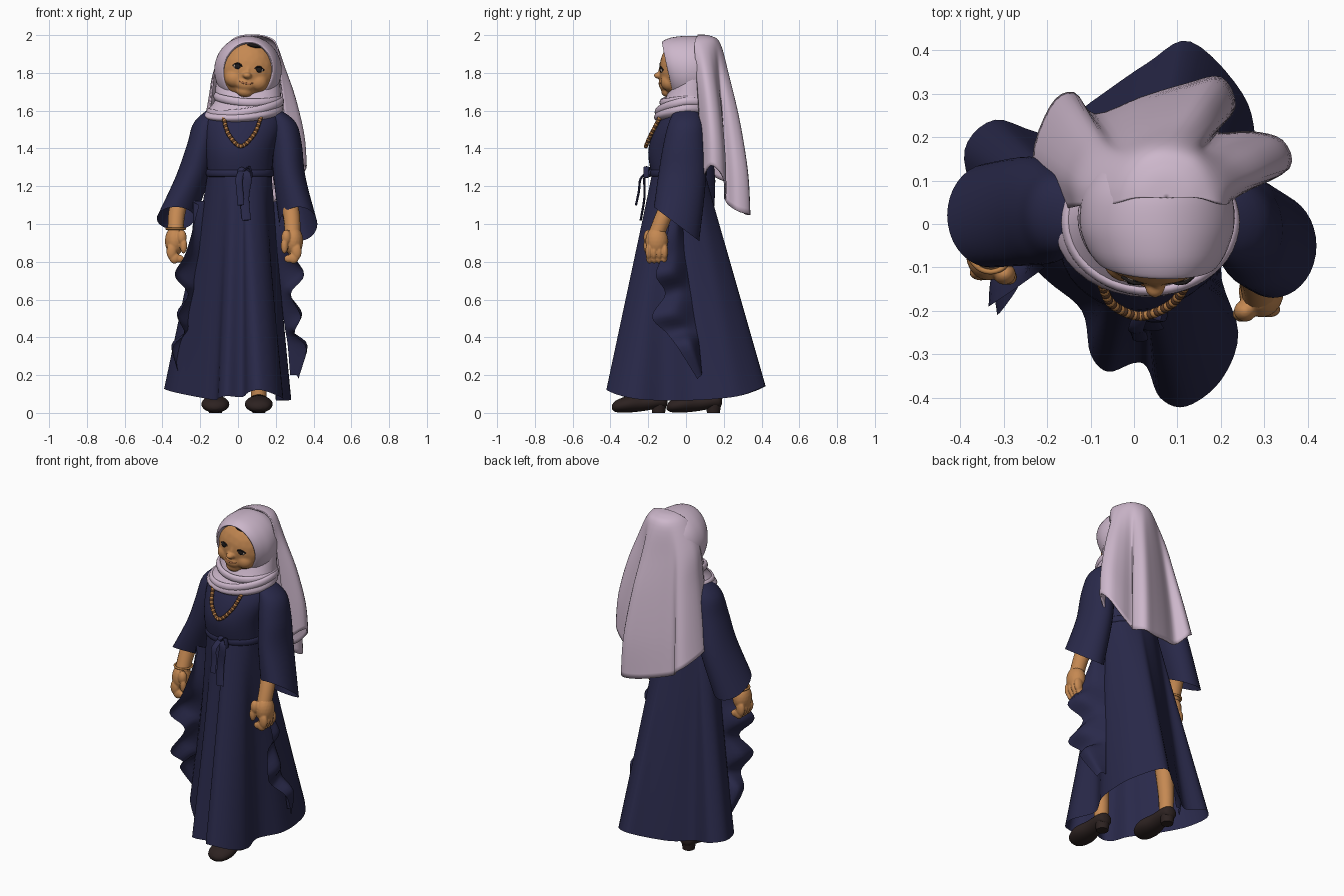
import bpy, bmesh, math
from mathutils import Vector, Matrix

if "Cube" in bpy.data.objects:
    bpy.data.objects.remove(bpy.data.objects["Cube"], do_unlink=True)

made = []


def material(name, *rgb):
    m = bpy.data.materials.new(name)
    m.use_nodes = True
    m.diffuse_color = (*rgb, 1)
    bsdf = next(n for n in m.node_tree.nodes if n.type == 'BSDF_PRINCIPLED')
    bsdf.inputs["Base Color"].default_value = (*rgb, 1)
    return m


navy = material("navy cloth", .022, .022, .068)
mauve = material("mauve cloth", .61, .475, .6)
skin = material("skin", .56, .25, .085)
leather = material("dark leather", .026, .016, .015)
gold = material("old gold", .5, .22, .065)
bronze = material("dark bronze", .12, .05, .022)
black = material("black", .012, .01, .01)
white = material("eye white", .55, .43, .35)
lip = material("lip", .45, .17, .07)


def finish(name, bm, mat):
    bmesh.ops.recalc_face_normals(bm, faces=bm.faces)
    mesh = bpy.data.meshes.new(name)
    bm.to_mesh(mesh)
    bm.free()
    mesh.materials.append(mat)
    ob = bpy.data.objects.new(name, mesh)
    bpy.context.collection.objects.link(ob)
    made.append(ob)
    return ob


def spline(p, n, closed):
    """Smooth curve through the points p, n steps for each span."""
    m, out = len(p), []
    for i in range(m * n if closed else (m - 1) * n + 1):
        k, t = divmod(i, n)
        t /= n
        a, b, c, d = [p[(k + j) % m] if closed else p[min(max(k + j, 0), m - 1)]
                      for j in (-1, 0, 1, 2)]
        out.append(.5 * (2 * b + (c - a) * t + (2 * a - 5 * b + 4 * c - d) * t * t
                         + (3 * b - a - 3 * c + d) * t ** 3))
    return out


def surface(name, rows, mat, nu=3, nv=4, ring=True, loop=False, caps=False):
    """Smooth skin over rows of control points."""
    rows = [spline(r, nu, ring) for r in rows]
    grid = list(zip(*[spline(list(col), nv, loop) for col in zip(*rows)]))
    bm = bmesh.new()
    vs = [[bm.verts.new(p) for p in r] for r in grid]
    w, h = len(vs[0]), len(vs)
    for j in range(h if loop else h - 1):
        for i in range(w if ring else w - 1):
            k, l = (i + 1) % w, (j + 1) % h
            bm.faces.new((vs[j][i], vs[j][k], vs[l][k], vs[l][i]))
    if caps:
        bm.faces.new(vs[0])
        bm.faces.new(vs[-1])
    return finish(name, bm, mat)


def oval(c, a, b, n=12):
    c, a, b = Vector(c), Vector(a), Vector(b)
    return [c + a * math.cos(i * math.tau / n) + b * math.sin(i * math.tau / n) for i in range(n)]


def flat_oval(x, y, z, rx, ry):
    return oval((x, y, z), (rx, 0, 0), (0, ry, 0))


def tube(name, pts, radius, mat, side=(0, 1, 0), flat=1, loop=False):
    pts, rows, m = [Vector(p) for p in pts], [], len(pts)
    for i, p in enumerate(pts):
        ahead = pts[(i + 1) % m] if loop else pts[min(i + 1, m - 1)]
        behind = pts[i - 1] if loop else pts[max(i - 1, 0)]
        t = (ahead - behind).normalized()
        b = Vector(side) - t * t.dot(Vector(side))
        b.normalize()
        r = radius[i] if isinstance(radius, list) else radius
        rows.append(oval(p, t.cross(b) * r, b * r * flat, 8))
    return surface(name, rows, mat, 2, 4, loop=loop, caps=not loop)


def blobs(name, items, mat, frame=Matrix(), detail=3):
    bm = bmesh.new()
    for c, r in items:
        m = frame @ Matrix.Translation(c) @ Matrix.Diagonal((*r, 1))
        bmesh.ops.create_icosphere(bm, subdivisions=detail, radius=1, matrix=m)
    return finish(name, bm, mat)


def blend(ob, voxel, smoothing):
    """Melt overlapping pieces into one soft form."""
    remesh = ob.modifiers.new("blend", 'REMESH')
    remesh.mode, remesh.voxel_size, remesh.use_smooth_shade = 'VOXEL', voxel, True
    ob.modifiers.new("soften", 'SMOOTH').iterations = smoothing


# Dress: bodice, then a skirt flaring into a lobed hem
surface("bodice", [flat_oval(*r) for r in (
    (.01, -.04, 1.25, .17, .14), (.01, -.05, 1.38, .18, .15), (.025, -.03, 1.5, .2, .14),
    (.03, 0, 1.59, .195, .115), (.04, .01, 1.64, .12, .09), (.05, .01, 1.7, .07, .07))],
    navy, caps=True)

hem = ((.28, .18), (.25, .3), (.13, .42), (.03, .37), (-.1, .28), (-.2, .21), (-.32, .24),
       (-.39, .17), (-.36, .05), (-.29, -.04), (-.2, -.13), (-.12, -.2), (-.1, -.3), (-.06, -.34),
       (0, -.32), (.03, -.33), (.06, -.4), (.12, -.42), (.2, -.36), (.24, -.25), (.2, -.1), (.27, .04))
skirt = []
for t in (0, .05, .35, .7, 1):
    row = []
    for x, y in hem:
        a = math.atan2(y, x)
        top = Vector((.01 + .168 * math.cos(a), -.04 + .138 * math.sin(a), 1.285))
        end = Vector((x, y, .065 + 1.8 * y ** 4 + .05 * max(0, y) + .2 * max(0, -x - .12)))
        row.append(top.lerp(end, t))
    skirt.append(row)
surface("skirt", skirt, navy, 5, 6)

# Wide sleeves, each ring: centre, half width, half depth, slant
sleeves = {"left": ((.17, 0, 1.62, .03, .05, 0), (.232, 0, 1.54, .072, .09, 0),
                    (.258, -.01, 1.42, .08, .11, 0), (.272, -.02, 1.25, .085, .125, -.02),
                    (.32, -.05, 1.0, .1, .12, -.09)),
           "right": ((-.11, .02, 1.62, .03, .05, 0), (-.162, .02, 1.54, .07, .09, 0),
                     (-.195, .02, 1.42, .075, .11, 0), (-.24, .03, 1.25, .09, .125, -.02),
                     (-.33, .02, 1.03, .1, .12, -.06))}
for which, rings in sleeves.items():
    surface(which + "_sleeve", [oval((x, y, z), (a, 0, 0), (0, b, s))
                                for x, y, z, a, b, s in rings], navy, 3, 5)

# Rippling side panels
outer = ((.22, -.07, 1.1), (.29, -.12, .85), (.35, -.16, .73), (.28, -.11, .63), (.33, -.18, .51),
         (.3, -.1, .42), (.36, -.04, .34), (.32, .06, .18))
for which, s, shift in (("left", 1, Vector()), ("right", -1, Vector((.015, -.03, 0)))):
    rows = []
    for i, (x, y, z) in enumerate(outer):
        inner = Vector((.185 + .013 * i, -.02 + .015 * i, z + .02))
        edge = Vector((x, y, z))
        mid = inner.lerp(edge, .5) + Vector((.03 + (-1) ** i * .02, .01, .01))
        rows.append([Vector((p.x * s, p.y, p.z)) + shift for p in (inner, mid, edge)])
    surface(which + "_ruffle", rows, navy, 5, 5, ring=False)

# Belt with a knot and two tails
tube("belt", flat_oval(.01, -.04, 1.27, .17, .141), .01, navy, (0, 0, 1), 2, loop=True)
blobs("belt_knot", [((.02, -.192, 1.275), (.024, .018, .026))], navy)
tube("short_tail", [(.02, -.2, 1.28), (.005, -.24, 1.24), (.01, -.25, 1.17), (.015, -.265, 1.1)],
     .006, navy, (1, 0, 0), 3)
tube("long_tail", [(.02, -.2, 1.28), (.05, -.22, 1.25), (.035, -.22, 1.14), (.045, -.24, 1.02)],
     .006, navy, (1, 0, 0), 4)
tube("belt_loop", [(.03, -.2, 1.28), (.06, -.21, 1.3), (.07, -.21, 1.25), (.03, -.2, 1.26)],
     .007, navy, (0, 1, 0), 2)

# Forearms and loosely curled hands
for which, s, c in (("left", 1, Vector((.288, -.155, .9))), ("right", -1, Vector((-.33, -.07, .9)))):
    def at(x, y, z):
        return c + Vector((x * s, y, z))
    tube(which + "_forearm", [at(-.035, .1, .28), at(-.005, .04, .15), at(0, 0, .05)],
         [.047, .044, .042], skin)
    hand = [(at(.005, 0, .01), (.052, .06, .078)), (at(-.032, -.045, .03), (.026, .025, .04)),
            (at(-.042, -.052, -.015), (.019, .018, .042))]
    for i in range(4):
        y = -.042 + .028 * i
        hand += [(at(.022, y, -.045), (.027, .018, .045)), (at(.006, y * .92, -.08), (.028, .0175, .03)),
                 (at(-.02, y * .85, -.084), (.024, .016, .021))]
    blend(blobs(which + "_hand", hand, skin), .004, 4)
tube("bracelet", flat_oval(-.33, -.06, .975, .049, .05), .006, gold, (0, 0, 1), loop=True)

# Legs and heeled shoes
for which, x, y in (("left", .11, -.245), ("right", -.12, .045)):
    tube(which + "_leg", [(x, y + .09, .06), (x, y + .09, .2), (x, y + .06, .5)], [.04, .045, .06], skin)
    surface(which + "_shoe", [oval((x, y + d, (lo + hi) / 2), (w, 0, 0), (0, 0, (hi - lo) / 2))
            for d, w, lo, hi in ((-.148, .015, .02, .04), (-.125, .055, .004, .066), (-.06, .074, .002, .09),
                                 (.02, .056, .01, .095), (.1, .05, .025, .1), (.135, .036, .03, .095),
                                 (.146, .01, .05, .08))], leather, caps=True)
    surface(which + "_heel", [flat_oval(x, y + .1, z, r, r) for z, r in ((0, .034), (.05, .042))],
            leather, 2, 1, caps=True)

# Head, tilted a little to one side
head = Matrix.Translation((.053, -.02, 1.816)) @ Matrix.Rotation(math.radians(9), 4, 'Y')
blend(blobs("face", [((0, 0, 0), (.15, .122, .165)), ((0, -.09, -.075), (.055, .035, .04)),
                     ((0, -.075, -.115), (.045, .037, .032)), ((0, -.125, -.03), (.024, .026, .018)),
                     ((0, -.112, -.005), (.013, .014, .03)), ((.06, -.068, -.055), (.055, .046, .05)),
                     ((-.06, -.068, -.055), (.055, .046, .05))], skin, head), .005, 15)

blobs("eyeballs", [((s * .058, -.107, .01), (.022, .01, .014)) for s in (1, -1)], white, head)
blobs("irises", [((s * .057, -.112, .01), (.0165, .008, .0145)) for s in (1, -1)], black, head)
for which, s in (("left", 1), ("right", -1)):
    tube(which + "_eyelid", [head @ Vector((s * x, y, z)) for x, y, z in (
        (.034, -.113, .012), (.046, -.117, .023), (.063, -.114, .025), (.083, -.101, .011))], .004, black)
tube("mouth", [head @ Vector(p) for p in ((-.038, -.111, -.064), (-.016, -.12, -.072),
     (.016, -.12, -.072), (.038, -.111, -.064))], [.003, .005, .005, .003], lip)
blobs("hair", [((.016, -.07, .134), (.042, .028, .014))], black, head)

# Close hood: rings from the face opening to the back of the head
hood = []
for y, rx, rz, lean in ((-.05, .122, .138, .03), (-.072, .129, .145, .034), (-.066, .142, .157, .03),
                        (-.035, .162, .172, .02), (.02, .178, .18, 0), (.1, .168, .174, 0),
                        (.165, .12, .13, 0), (.19, .03, .03, 0)):
    hood.append([head @ p for p in oval((0, y, 0), (rx, 0, 0), (0, -lean, rz), 16)])
surface("hood", hood, mauve)

# Scarf wrapped round the neck, with two slanting soft folds
wrap = [flat_oval(*r) for r in (
    (.055, .04, 1.8, .165, .1), (.052, .03, 1.72, .172, .12), (.052, .02, 1.66, .176, .142),
    (.042, .01, 1.62, .194, .167), (.028, 0, 1.585, .212, .168), (.028, 0, 1.56, .187, .14))]
folds = [flat_oval(.052, .014, 1.665, .168, .14), flat_oval(.038, .005, 1.615, .192, .157)]
for row, slant in [(row, .04) for row in wrap] + list(zip(folds, (-.08, .12))):
    for p in row:
        p.z += slant * (p.x - .03) + .06 * max(0, p.x - .05) + .16 * min(0, p.y)
surface("neck_wrap", wrap, mauve)
for i, path in enumerate(folds):
    tube(f"scarf_fold_{i + 1}", path, .014, mauve, (0, 0, 1), 1.5, loop=True)

# Long veil falling from the crown down the back
edge = [Vector(p) for p in (
    (-.19, .03, 1.3), (-.23, .15, 1.25), (-.19, .27, 1.19), (-.14, .3, 1.15), (-.09, .25, 1.1),
    (.02, .29, 1.07), (.12, .32, 1.05), (.2, .335, 1.05), (.23, .27, 1.07), (.19, .21, 1.12),
    (.27, .21, 1.18), (.34, .19, 1.26), (.355, .13, 1.31), (.26, .08, 1.23))]
arc = [math.pi * (1 - i / (len(edge) - 1)) for i in range(len(edge))]
veil = [[Vector((.075 + r * math.cos(a), .06 + r * math.sin(a), z)) for a in arc]
        for r, z in ((.001, 2), (.07, 1.992))]
for t in (0, .2, .45, .75, 1):
    veil.append([])
    for a, e in zip(arc, edge):
        lag = min(1, 1 + math.cos(a))
        f = t + (math.sin(t * math.pi / 2) - t) * lag
        rx = .128 + .05 * min(1, t * 5) * (1 - lag)
        p = Vector((.075 + rx * math.cos(a), .045 + .135 * math.sin(a), 1.95)).lerp(e, f)
        p.z = 1.95 + (e.z - 1.95) * t
        veil[-1].append(p)
cloth = surface("veil", veil, mauve, 4, 5, ring=False).modifiers.new("thickness", 'SOLIDIFY')
cloth.thickness, cloth.offset = .008, 0

# Beaded necklace in two metals
path = spline([Vector(p) for p in ((-.075, -.135, 1.56), (-.05, -.185, 1.475), (.015, -.212, 1.412),
                                   (.085, -.185, 1.475), (.12, -.14, 1.56))], 9, False)
for k, (name, mat) in enumerate((("gold_beads", gold), ("bronze_beads", bronze))):
    blobs(name, [(p, (.0115, .0115, .0115)) for p in path[k::2]], mat, detail=2)

# Smooth shading with crisp edges
bpy.ops.object.select_all(action='DESELECT')
for ob in made:
    ob.select_set(True)
bpy.context.view_layer.objects.active = made[0]
bpy.ops.object.shade_smooth_by_angle(angle=math.radians(50))
